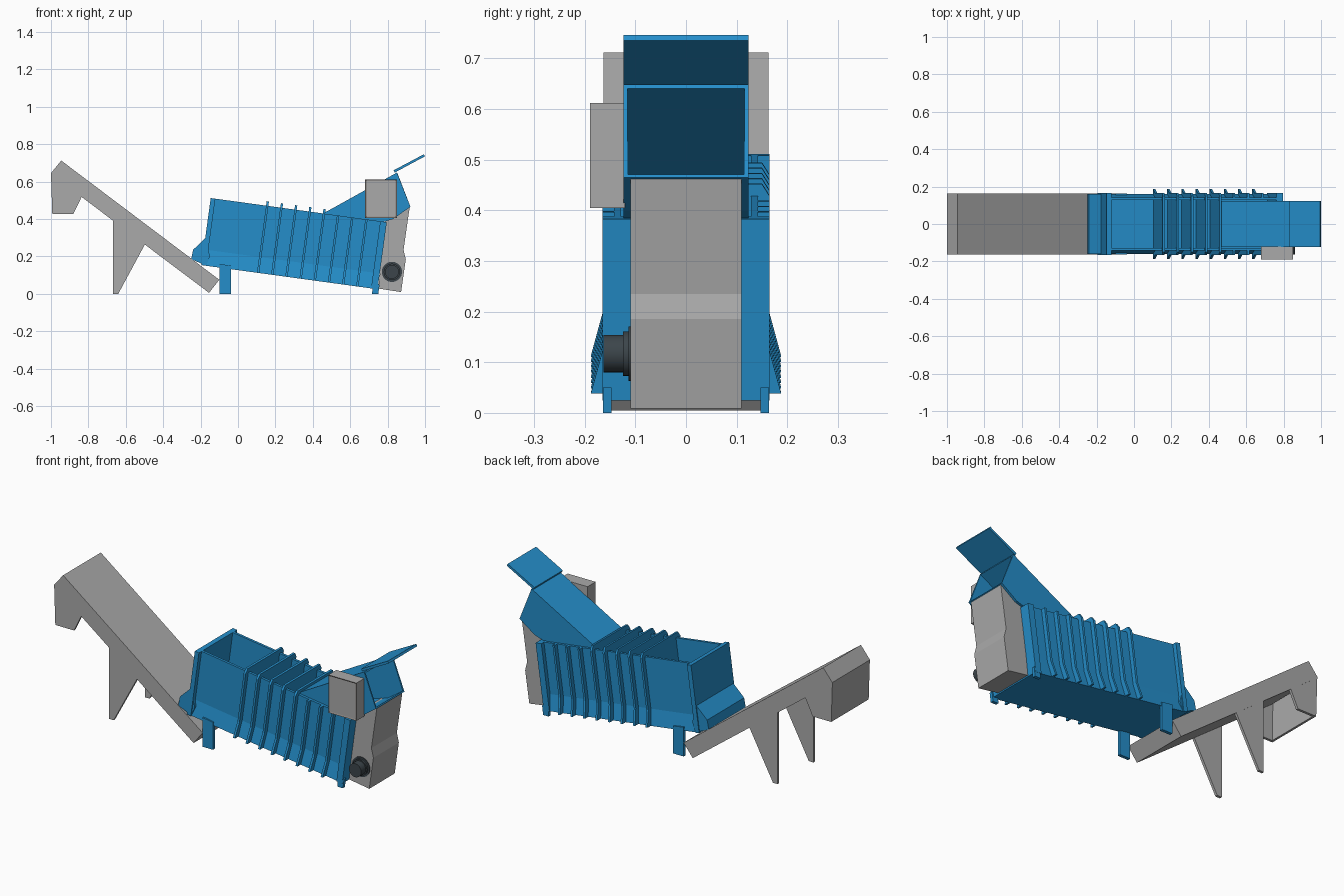
import bpy, bmesh, math

if "Cube" in bpy.data.objects:
    bpy.data.objects.remove(bpy.data.objects["Cube"])

def material(name, col):
    m = bpy.data.materials.new(name)
    m.diffuse_color = (*col, 1)
    m.use_nodes = True
    m.node_tree.nodes["Principled BSDF"].inputs["Base Color"].default_value = m.diffuse_color
    return m

BLUE = material("machine blue", (0.018, 0.27, 0.59))
GREY = material("light grey steel", (0.40, 0.40, 0.40))
DARK = material("dark motor grey", (0.045, 0.06, 0.07))
TAUPE = material("cabinet edge taupe", (0.27, 0.25, 0.235))

def loft(name, ring0, ring1, mat):
    """Solid between two matching rings of 3D points."""
    bm = bmesh.new()
    a = [bm.verts.new(p) for p in ring0]
    b = [bm.verts.new(p) for p in ring1]
    bm.faces.new(a)
    bm.faces.new(b[::-1])
    n = len(a)
    for i in range(n):
        j = (i + 1) % n
        bm.faces.new((a[j], a[i], b[i], b[j]))
    bmesh.ops.recalc_face_normals(bm, faces=bm.faces)
    me = bpy.data.meshes.new(name)
    bm.to_mesh(me)
    bm.free()
    me.materials.append(mat)
    ob = bpy.data.objects.new(name, me)
    bpy.context.collection.objects.link(ob)
    return ob

def side(name, pts, y0, y1, mat):
    """Side profile (x, z) extruded along y."""
    return loft(name, [(x, y0, z) for x, z in pts], [(x, y1, z) for x, z in pts], mat)

# Tilted tank frame: s runs down the tank, h is height above its floor
TILT = math.radians(7.8)
C, S = math.cos(TILT), math.sin(TILT)

def tank(s, y, h):
    return (-0.195 + s * C + h * S, y, 0.153 - s * S + h * C)

def section(name, pts, s0, s1, mat=BLUE):
    """Cross-section (y, h) extruded along the tank."""
    return loft(name, [tank(s0, y, h) for y, h in pts], [tank(s1, y, h) for y, h in pts], mat)

def mirrored(half):
    return half + [(-y, h) for y, h in reversed(half)]

H = 0.362
# Open tank shell with flared foot
section("tank_shell", mirrored([(0.16, 0), (0.142, 0.085), (0.142, H), (0.128, H), (0.128, 0.015)]), 0.01, 0.94)
section("tank_low_end_wall", mirrored([(0.165, 0), (0.165, H)]), 0, 0.025)
section("tank_high_end_wall", mirrored([(0.165, 0), (0.165, H)]), 0.915, 0.95)

# Stiffening ribs; the first five continue across the tank as baffles
for i in range(8):
    s = 0.305 + 0.0765 * i
    if i < 5:
        section(f"baffle_rib_{i}", mirrored([(0.188, 0), (0.165, 0.085), (0.165, H), (0.150, H + 0.024)]), s - 0.006, s + 0.006)
    else:
        for sy in (-1, 1):
            pts = [(0.188, 0), (0.165, 0.085), (0.165, H), (0.135, H), (0.135, 0)]
            section(f"side_rib_{i}_{sy}", [(sy * y, h) for y, h in pts], s - 0.006, s + 0.006)

# Outlet lip between tank and conveyor
side("outlet_lip", [(-0.175, 0.297), (-0.24, 0.235), (-0.25, 0.185), (-0.17, 0.15), (-0.15, 0.2)], -0.16, 0.16, BLUE)

# Feet, legs and conveyor supports on both sides
for sy in (-1, 1):
    y0, y1 = sorted((sy * 0.147, sy * 0.164))
    side(f"front_leg_{sy}", [(-0.10, 0), (-0.037, 0), (-0.037, 0.15), (-0.10, 0.16)], y0, y1, BLUE)
    side(f"rear_leg_{sy}", [(0.717, 0), (0.75, 0), (0.757, 0.05), (0.72, 0.05)], y0, y1, BLUE)
    y0, y1 = sorted((sy * 0.148, sy * 0.162))
    side(f"conveyor_leg_{sy}", [(-0.668, 0.40), (-0.668, 0), (-0.64, 0), (-0.497, 0.265), (-0.55, 0.32)], y0, y1, GREY)
    side(f"head_chute_side_{sy}", [(-1.0, 0.645), (-0.993, 0.427), (-0.88, 0.427), (-0.835, 0.52), (-0.93, 0.60)], y0, y1, GREY)

# Inclined discharge conveyor
side("conveyor_bed", [(-0.945, 0.712), (-1.0, 0.645), (-0.975, 0.622), (-0.155, 0.005), (-0.10, 0.075)], -0.163, 0.163, GREY)
side("head_chute_front", [(-1.0, 0.645), (-0.993, 0.427), (-0.981, 0.427), (-0.985, 0.645)], -0.162, 0.162, GREY)

# Feed hood: hollow prism, open on its outer face
hood = side("feed_hood", [(0.46, 0.432), (0.85, 0.648), (0.922, 0.465), (0.83, 0.40), (0.70, 0.36), (0.47, 0.39)], -0.123, 0.123, BLUE)
bm = bmesh.new()
bm.from_mesh(hood.data)
mouth = max((f for f in bm.faces if len(f.verts) == 4 and f.normal.z > 0.1), key=lambda f: f.normal.x)
bmesh.ops.delete(bm, geom=[mouth], context='FACES')
bm.to_mesh(hood.data)
bm.free()
mod = hood.modifiers.new("wall", 'SOLIDIFY')
mod.thickness = 0.011
mod.offset = -1

# Raised lid above the mouth
side("hood_lid", [(0.838, 0.648), (0.832, 0.66), (0.994, 0.746), (1.0, 0.735)], -0.123, 0.123, BLUE)

# Rear drive casing
side("drive_casing", [(0.75, 0.028), (0.872, 0.009), (0.897, 0.185), (0.885, 0.235), (0.918, 0.463), (0.83, 0.40), (0.79, 0.40)], -0.11, 0.11, GREY)

# Control cabinet with a thin frame and recessed door
cab = side("control_cabinet", [(0.68, 0.405), (0.85, 0.405), (0.85, 0.612), (0.68, 0.612)], -0.19, -0.12, GREY)
cab.data.materials.append(TAUPE)
bm = bmesh.new()
bm.from_mesh(cab.data)
door = min(bm.faces, key=lambda f: f.normal.y)
res = bmesh.ops.inset_region(bm, faces=[door], thickness=0.01)
for f in res["faces"]:
    f.material_index = 1
bmesh.ops.translate(bm, verts=door.verts[:], vec=(0, 0.004, 0))
bm.to_mesh(cab.data)
bm.free()

# Drive motor: flange, body and end cap
for name, r, y0, y1 in (("motor_flange", 0.054, -0.114, -0.105),
                        ("motor_collar", 0.044, -0.124, -0.112),
                        ("motor_body", 0.037, -0.163, -0.12)):
    bpy.ops.mesh.primitive_cylinder_add(vertices=32, radius=r, depth=y1 - y0,
                                        location=(0.823, (y0 + y1) / 2, 0.117),
                                        rotation=(math.pi / 2, 0, 0))
    ob = bpy.context.object
    ob.name = name
    ob.data.materials.append(DARK)
    bpy.ops.object.shade_smooth_by_angle()
